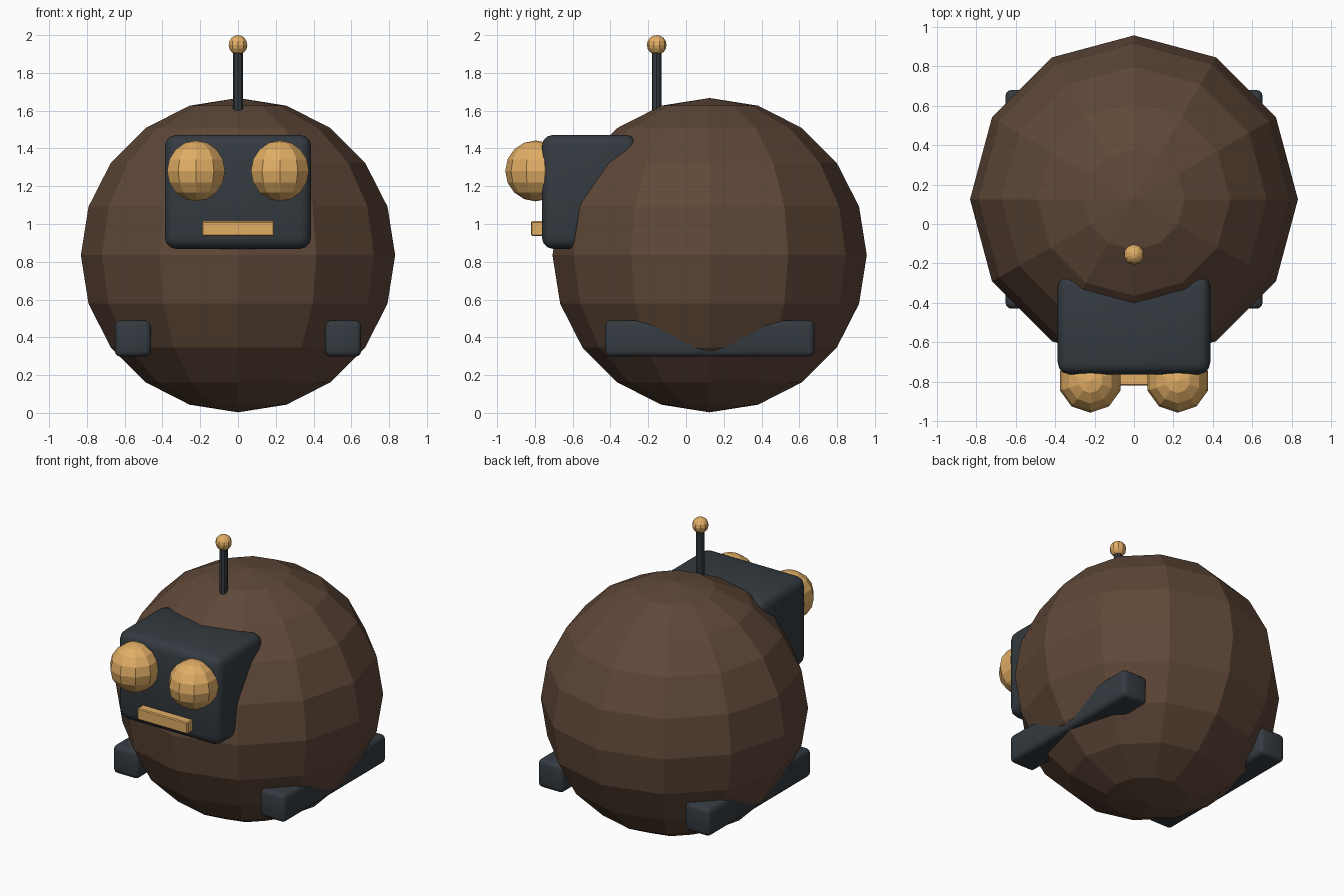
import bpy, math

if "Cube" in bpy.data.objects:
    bpy.data.objects.remove(bpy.data.objects["Cube"])


def material(name, rgb):
    m = bpy.data.materials.new(name)
    m.diffuse_color = (*rgb, 1)
    m.use_nodes = True
    m.node_tree.nodes["Principled BSDF"].inputs["Base Color"].default_value = m.diffuse_color
    return m


BROWN = material("brown", (0.115, 0.065, 0.04))
DARK = material("dark", (0.034, 0.043, 0.052))
GOLD = material("gold", (0.75, 0.42, 0.13))


def finish(name, mat):
    ob = bpy.context.object
    ob.name = ob.data.name = name
    ob.data.materials.append(mat)
    return ob


def ball(name, loc, radius, mat, segments, rings):
    bpy.ops.mesh.primitive_uv_sphere_add(segments=segments, ring_count=rings,
                                         radius=radius, location=loc)
    return finish(name, mat)


def box(name, lo, hi, mat, bevel, segments=3):
    loc = [(a + b) / 2 for a, b in zip(lo, hi)]
    bpy.ops.mesh.primitive_cube_add(size=1, location=loc)
    ob = finish(name, mat)
    ob.scale = [b - a for a, b in zip(lo, hi)]
    bpy.ops.object.transform_apply(location=False, rotation=False, scale=True)
    mod = ob.modifiers.new("bevel", "BEVEL")
    mod.width = bevel
    mod.segments = segments
    bpy.ops.object.modifier_apply(modifier="bevel")
    bpy.ops.object.shade_smooth_by_angle(angle=math.radians(35))
    return ob


# Round low-poly body
ball("body", (0, 0.125, 0.835), 0.832, BROWN, 12, 10)

# Head block and mouth bar
box("head", (-0.387, -0.763, 0.868), (0.387, -0.26, 1.472), DARK, 0.06)
box("mouth", (-0.19, -0.82, 0.937), (0.19, -0.745, 1.015), GOLD, 0.006, 1)

# Eyes and feet, one per side
for side, s in (("left", -1), ("right", 1)):
    ball(f"{side}_eye", (s * 0.222, -0.796, 1.281), 0.161, GOLD, 10, 8)
    x0, x1 = sorted((s * 0.46, s * 0.652))
    box(f"{side}_foot", (x0, -0.43, 0.298), (x1, 0.68, 0.49), DARK, 0.03)

# Antenna rod and tip
bpy.ops.mesh.primitive_cylinder_add(vertices=8, radius=0.026, depth=0.4,
                                    location=(0, -0.155, 1.74))
finish("antenna_rod", DARK)
ball("antenna_tip", (0, -0.155, 1.948), 0.052, GOLD, 10, 8)
